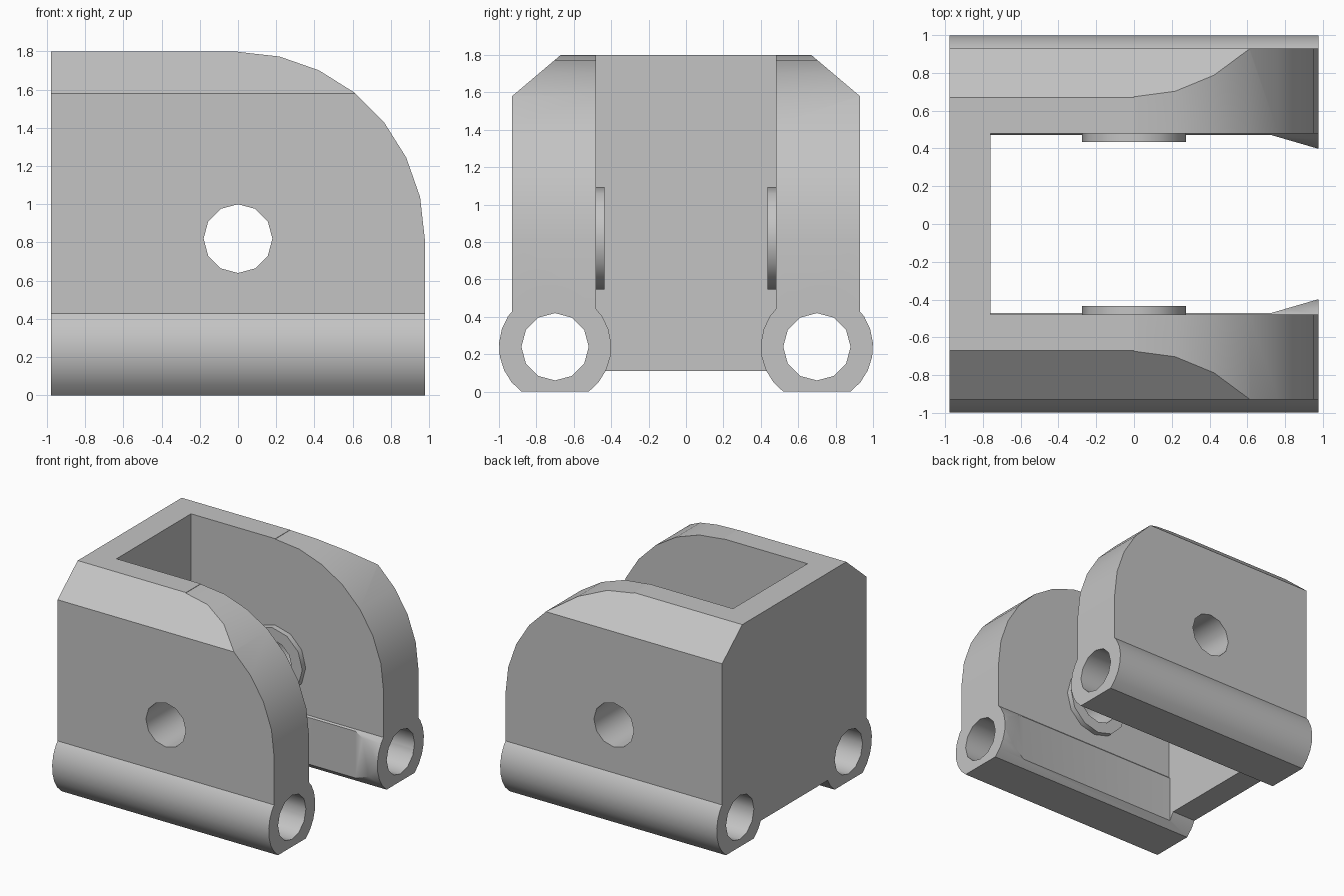
import bpy, bmesh
from math import sin, cos, radians

cube = bpy.data.objects.get("Cube")
if cube:
    bpy.data.objects.remove(cube, do_unlink=True)

grey = bpy.data.materials.new("plain grey")
grey.use_nodes = True
grey.diffuse_color = (0.55, 0.55, 0.55, 1)
grey.node_tree.nodes["Principled BSDF"].inputs["Base Color"].default_value = (0.55, 0.55, 0.55, 1)

END = 0.977                    # half length along x
PIN_Z, PIN_R = 0.82, 0.18      # cross pin height and hole radius
TUBE_Y, TUBE_Z = 0.7, 0.24     # hinge tube axis


def arc(cu, cv, r, start, stop, steps):
    angles = [radians(start + (stop - start) * i / steps) for i in range(steps + 1)]
    return [(cu + r * cos(a), cv + r * sin(a)) for a in angles]


def circle(cu, cv, r, n=12):
    return arc(cu, cv, r, 0, 360, n)[:-1]


def prism(name, outline, axis, lo, hi):
    """Extrude a 2D outline along one axis."""
    place = {"x": lambda u, v, w: (w, u, v),
             "y": lambda u, v, w: (u, w, v),
             "z": lambda u, v, w: (u, v, w)}[axis]
    bm = bmesh.new()
    rings = [[bm.verts.new(place(u, v, w)) for u, v in outline] for w in (lo, hi)]
    n = len(outline)
    for ring in rings:
        bm.faces.new(ring)
    for i in range(n):
        j = (i + 1) % n
        bm.faces.new((rings[0][i], rings[0][j], rings[1][j], rings[1][i]))
    bmesh.ops.recalc_face_normals(bm, faces=bm.faces)
    mesh = bpy.data.meshes.new(name)
    bm.to_mesh(mesh)
    bm.free()
    mesh.materials.append(grey)
    obj = bpy.data.objects.new(name, mesh)
    bpy.context.collection.objects.link(obj)
    return obj


def activate(obj):
    bpy.ops.object.select_all(action="DESELECT")
    obj.select_set(True)
    bpy.context.view_layer.objects.active = obj


def combine(obj, tool, operation):
    """Apply a boolean and discard the tool."""
    activate(obj)
    mod = obj.modifiers.new(operation.lower(), "BOOLEAN")
    mod.operation, mod.solver, mod.object = operation, "EXACT", tool
    bpy.ops.object.modifier_apply(modifier=mod.name)
    bpy.data.objects.remove(tool, do_unlink=True)


# Block with chamfered shoulders
section = [(-0.93, 0.11), (0.93, 0.11), (0.93, 1.58), (0.67, 1.8), (-0.67, 1.8), (-0.93, 1.58)]
bracket = prism("bracket", section, "x", -END, END)

# Rounded upper end of the side plates
corner = arc(0, PIN_Z, END, 0, 90, 7) + [(0, 3), (3, 3), (3, PIN_Z)]
combine(bracket, prism("corner_cutter", corner, "y", -2, 2), "DIFFERENCE")

# Open slot between the side plates
slot = [(-0.76, -0.48), (2, -0.48), (2, 0.48), (-0.76, 0.48)]
combine(bracket, prism("slot_cutter", slot, "z", -1, 3), "DIFFERENCE")

# Hinge tubes with flat feet, trimmed inside and flared at the open end
clearance = [(-0.76, -0.47), (0.73, -0.47), (END + 0.01, -0.395),
             (END + 0.01, 0.395), (0.73, 0.47), (-0.76, 0.47)]
for side in (-1, 1):
    tube = prism("tube", arc(side * TUBE_Y, TUBE_Z, 0.3, -53.13, 233.13, 20), "x", -END, END)
    combine(tube, prism("clearance_cutter", clearance, "z", -1, 3), "DIFFERENCE")
    combine(bracket, tube, "UNION")

# Bores through the tubes and the cross pin hole
for side in (-1, 1):
    bore = prism("bore_cutter", circle(side * TUBE_Y, TUBE_Z, PIN_R), "x", -2, 2)
    combine(bracket, bore, "DIFFERENCE")
combine(bracket, prism("pin_cutter", circle(0, PIN_Z, PIN_R), "y", -2, 2), "DIFFERENCE")

# Ring bosses around the pin hole on the inner faces
parts = [bracket]
for name, side in (("right_boss", -1), ("left_boss", 1)):
    boss = prism(name, circle(0, PIN_Z, 0.275), "y", *sorted((side * 0.435, side * 0.48)))
    combine(boss, prism("pin_cutter", circle(0, PIN_Z, PIN_R), "y", -2, 2), "DIFFERENCE")
    parts.append(boss)

for part in parts:
    activate(part)
    bpy.ops.object.shade_smooth_by_angle(angle=radians(35))
